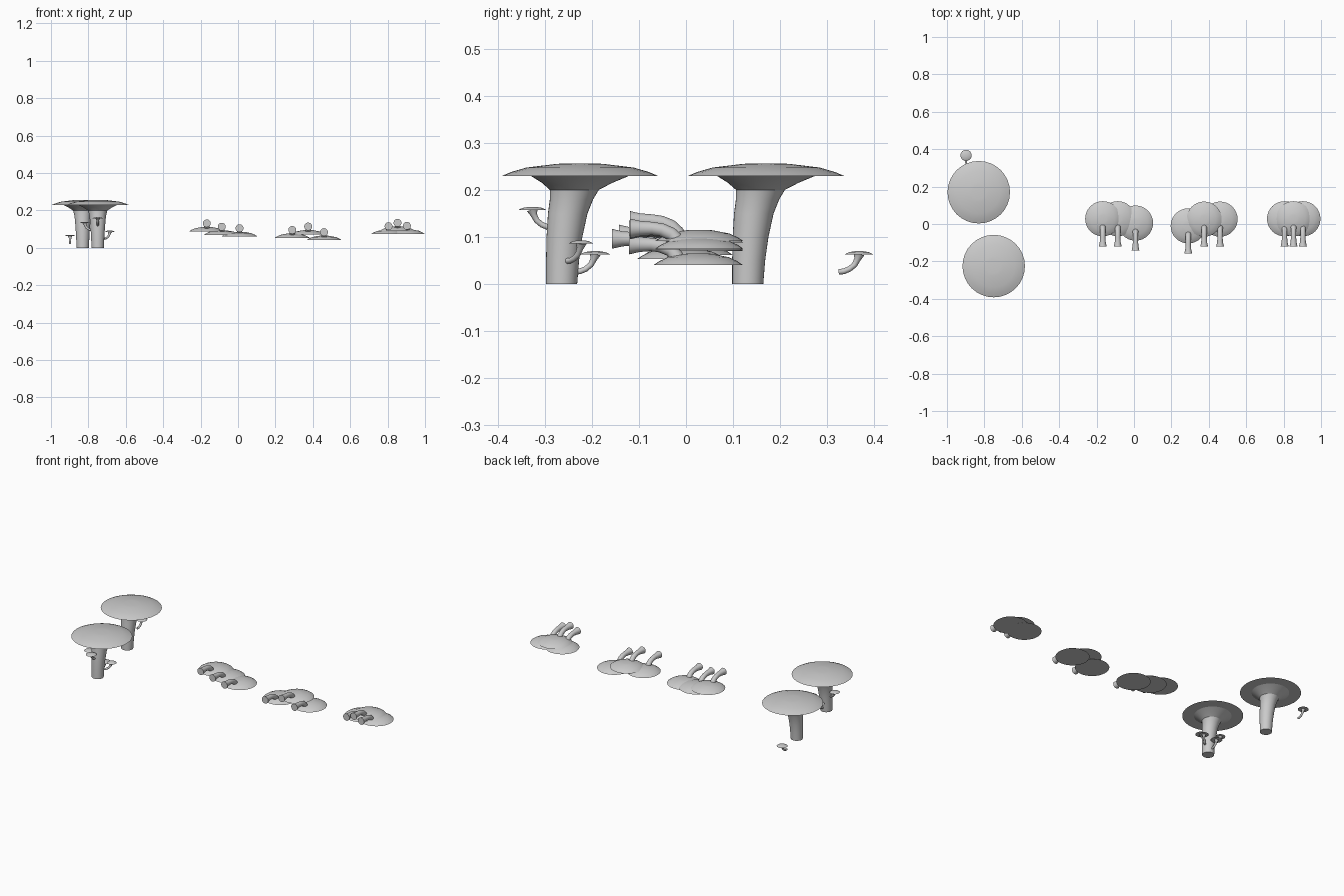
import bpy, bmesh, math
from mathutils import Vector

if "Cube" in bpy.data.objects:
    bpy.data.objects.remove(bpy.data.objects["Cube"])

SEG = 32


def loft(name, pts, pos, angle=90, level=False, seg=SEG):
    """Sweep circles along (forward, up, radius) points heading towards angle."""
    a = math.radians(angle)
    fwd, side, up = Vector((math.cos(a), math.sin(a), 0)), Vector((-math.sin(a), math.cos(a), 0)), Vector((0, 0, 1))
    bm = bmesh.new()
    rings = []
    for i, (f, z, r) in enumerate(pts):
        p0, p1 = pts[max(i - 1, 0)], pts[min(i + 1, len(pts) - 1)]
        t = Vector((0, 1)) if level else Vector((p1[0] - p0[0], p1[1] - p0[1])).normalized()
        n = fwd * t.y - up * t.x
        c = Vector(pos) + fwd * f + up * z
        rings.append([bm.verts.new(c + n * r * math.cos(k * math.tau / seg) + side * r * math.sin(k * math.tau / seg))
                      for k in range(seg)])
    for r0, r1 in zip(rings, rings[1:]):
        for k in range(seg):
            j = (k + 1) % seg
            bm.faces.new((r0[k], r0[j], r1[j], r1[k]))
    bm.faces.new(rings[0])
    bm.faces.new(rings[-1])
    bmesh.ops.recalc_face_normals(bm, faces=bm.faces)
    me = bpy.data.meshes.new(name)
    bm.to_mesh(me)
    bm.free()
    ob = bpy.data.objects.new(name, me)
    bpy.context.collection.objects.link(ob)
    bpy.ops.object.select_all(action='DESELECT')
    ob.select_set(True)
    bpy.context.view_layer.objects.active = ob
    bpy.ops.object.shade_smooth_by_angle(angle=math.radians(30))
    return ob


def cap(name, pos, r, h):
    # flat underside, gently stepped dome
    loft(name, [(0, 0, r), (0, h * 0.32, r * 0.88), (0, h * 0.68, r * 0.68),
                (0, h * 0.95, r * 0.32), (0, h, r * 0.22)], pos, level=True)


# Two tall mushrooms with leaning, flared stems
BIG_STEM = [(-0.039, 0, 0.033), (-0.037, 0.05, 0.035), (-0.033, 0.10, 0.038), (-0.026, 0.15, 0.042),
            (-0.018, 0.18, 0.046), (-0.012, 0.20, 0.052), (-0.006, 0.215, 0.075), (0, 0.23, 0.105)]
for i, (x, y) in enumerate([(-0.83, 0.17), (-0.75, -0.225)]):
    loft(f"tall_stem_{i}", BIG_STEM, (x, y, 0), level=True)
    cap(f"tall_cap_{i}", (x, y, 0.229), 0.167, 0.027)

# Small side mushrooms on hooked stems: position of cap, radius, heading
SMALL_STEM = [(-0.043, -0.037, 0.006), (-0.032, -0.036, 0.006), (-0.02, -0.031, 0.006),
              (-0.009, -0.022, 0.006), (-0.003, -0.01, 0.007), (0, 0.001, 0.012)]
for i, (x, y, z, r, ang) in enumerate([
        (-0.75, -0.326, 0.157, 0.03, -90), (-0.685, -0.223, 0.086, 0.026, 42),
        (-0.82, -0.245, 0.132, 0.028, 165), (-0.75, -0.193, 0.063, 0.032, 90),
        (-0.898, 0.367, 0.063, 0.03, 90)]):
    loft(f"small_stem_{i}", SMALL_STEM, (x, y, z), ang, seg=16)
    cap(f"small_cap_{i}", (x, y, z), r, 0.007)

# Three clusters of shelf mushrooms, stems bending down into the cap tops
SHELF_STEM = [(-0.147, 0.043, 0.021), (-0.125, 0.043, 0.016), (-0.1, 0.043, 0.014), (-0.08, 0.04, 0.014),
              (-0.06, 0.032, 0.014), (-0.048, 0.02, 0.015), (-0.043, 0.006, 0.018)]
for i, (x, y, z) in enumerate([
        (-0.167, 0.028, 0.088), (-0.087, 0.028, 0.07), (0.008, 0.005, 0.062),
        (0.29, -0.01, 0.053), (0.375, 0.026, 0.071), (0.46, 0.026, 0.041),
        (0.805, 0.028, 0.073), (0.853, 0.028, 0.091), (0.903, 0.028, 0.075)]):
    loft(f"shelf_stem_{i}", SHELF_STEM, (x, y, z), 90, seg=24)
    cap(f"shelf_cap_{i}", (x, y, z), 0.094, 0.024)
